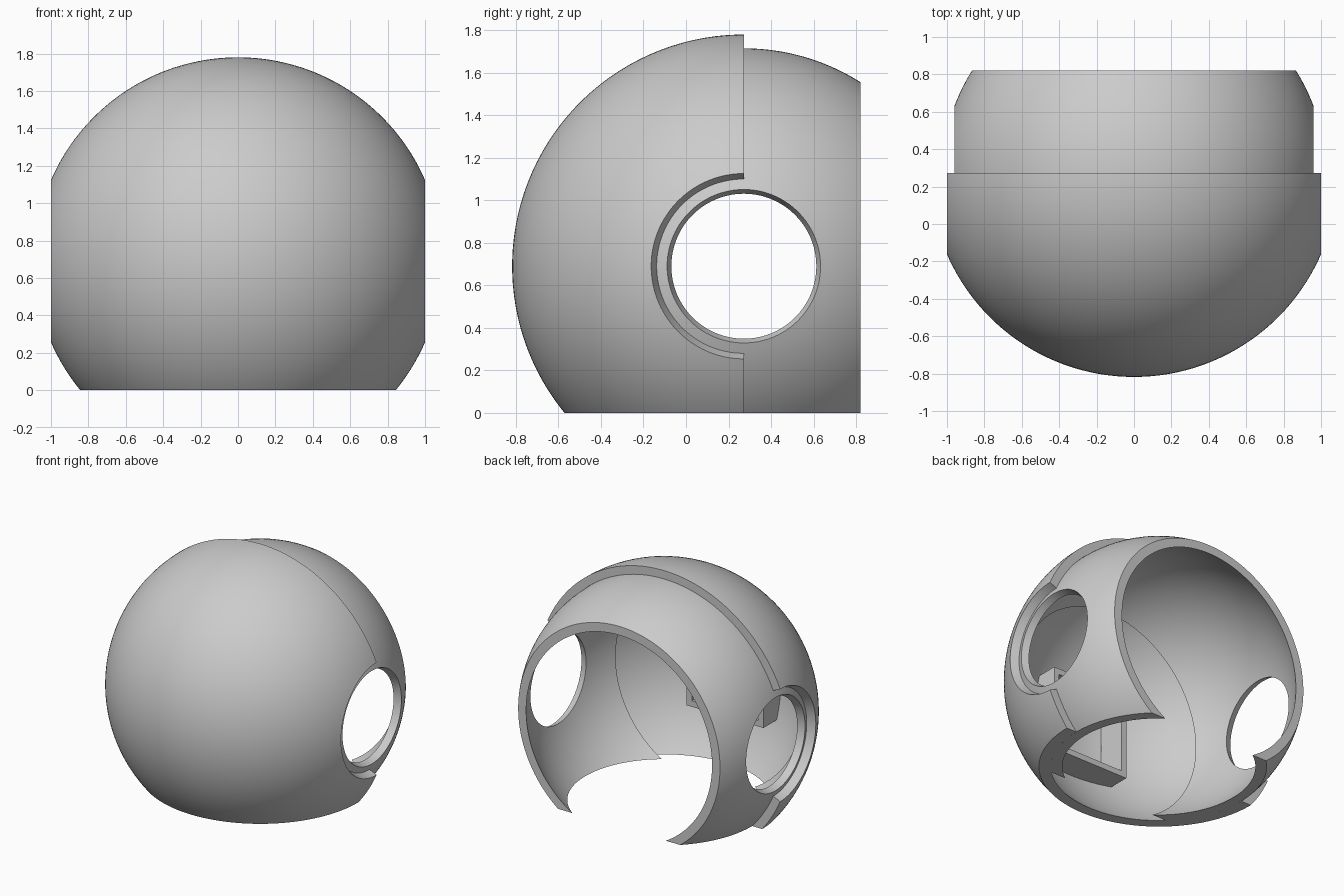
import bpy, bmesh, math
from mathutils import Matrix, Vector

cube = bpy.data.objects.get("Cube")
if cube:
    bpy.data.objects.remove(cube, do_unlink=True)

CENTRE = Vector((0, 0.272, 0.69))
R_IN, R_MID, R_OUT = 0.968, 1.025, 1.09
BAND = 0.548          # half depth of the inner band

grey = bpy.data.materials.new("light_grey")
grey.use_nodes = True
colour = (0.6, 0.6, 0.6, 1)
grey.diffuse_color = colour
grey.node_tree.nodes["Principled BSDF"].inputs["Base Color"].default_value = colour


def make_object(name, bm):
    bmesh.ops.recalc_face_normals(bm, faces=bm.faces)
    mesh = bpy.data.meshes.new(name)
    bm.to_mesh(mesh)
    bm.free()
    obj = bpy.data.objects.new(name, mesh)
    bpy.context.collection.objects.link(obj)
    mesh.materials.append(grey)
    obj.location = CENTRE
    return obj


def box(name, low, high):
    bm = bmesh.new()
    low, high = Vector(low), Vector(high)
    size = Matrix.Diagonal((*(high - low), 1))
    bmesh.ops.create_cube(bm, size=1, matrix=Matrix.Translation((low + high) / 2) @ size)
    return make_object(name, bm)


def holed_shell(name, r_inner, r_outer, hole_radius, steps=72, turns=128):
    """Thick sphere turned about the x axis, with tapered side holes."""
    start = math.asin(hole_radius / r_outer)
    angles = [start + (math.pi - 2 * start) * i / steps for i in range(steps + 1)]
    profile = [(r_outer * math.cos(a), r_outer * math.sin(a)) for a in angles]
    profile += [(r_inner * math.cos(a), r_inner * math.sin(a)) for a in reversed(angles)]
    bm = bmesh.new()
    rings = []
    for t in range(turns):
        turn = 2 * math.pi * (t + 0.5) / turns
        rings.append([bm.verts.new((x, r * math.cos(turn), r * math.sin(turn)))
                      for x, r in profile])
    n = len(profile)
    for t in range(turns):
        a, b = rings[t], rings[(t + 1) % turns]
        for i in range(n):
            j = (i + 1) % n
            bm.faces.new((a[i], a[j], b[j], b[i]))
    return make_object(name, bm)


def combine(obj, cutter, operation):
    """Bake a boolean and discard its cutter."""
    mod = obj.modifiers.new("cut", 'BOOLEAN')
    mod.operation = operation
    mod.solver = 'EXACT'
    mod.object = cutter
    cutter.hide_render = True
    bpy.context.view_layer.update()
    graph = bpy.context.evaluated_depsgraph_get()
    mesh = bpy.data.meshes.new_from_object(obj.evaluated_get(graph))
    obj.modifiers.clear()
    obj.data = mesh
    bpy.data.objects.remove(cutter, do_unlink=True)


def smooth(obj):
    bpy.ops.object.select_all(action='DESELECT')
    obj.select_set(True)
    bpy.context.view_layer.objects.active = obj
    bpy.ops.object.shade_smooth_by_angle(angle=math.radians(30))


# Inner band: open at the front, back, bottom and sides
inner = holed_shell("inner_band", R_IN, R_MID, 0.361)
combine(inner, box("band_limits", (-2, -BAND, -CENTRE.z), (2, BAND, 2)), 'INTERSECT')
smooth(inner)

# Outer front half shell with larger side openings
outer = holed_shell("front_shell", R_MID, R_OUT, 0.436)
combine(outer, box("front_limits", (-2, -2, -CENTRE.z), (2, 0, 2)), 'INTERSECT')
smooth(outer)

# Square mounting frame inside the front
HALF, WALL = 0.33, 0.045
frame = box("mounting_frame", (-HALF, -0.975, -HALF), (HALF, -0.75, HALF))
gap = HALF - WALL
combine(frame, box("frame_opening", (-gap, -2, -gap), (gap, 0, gap)), 'DIFFERENCE')
